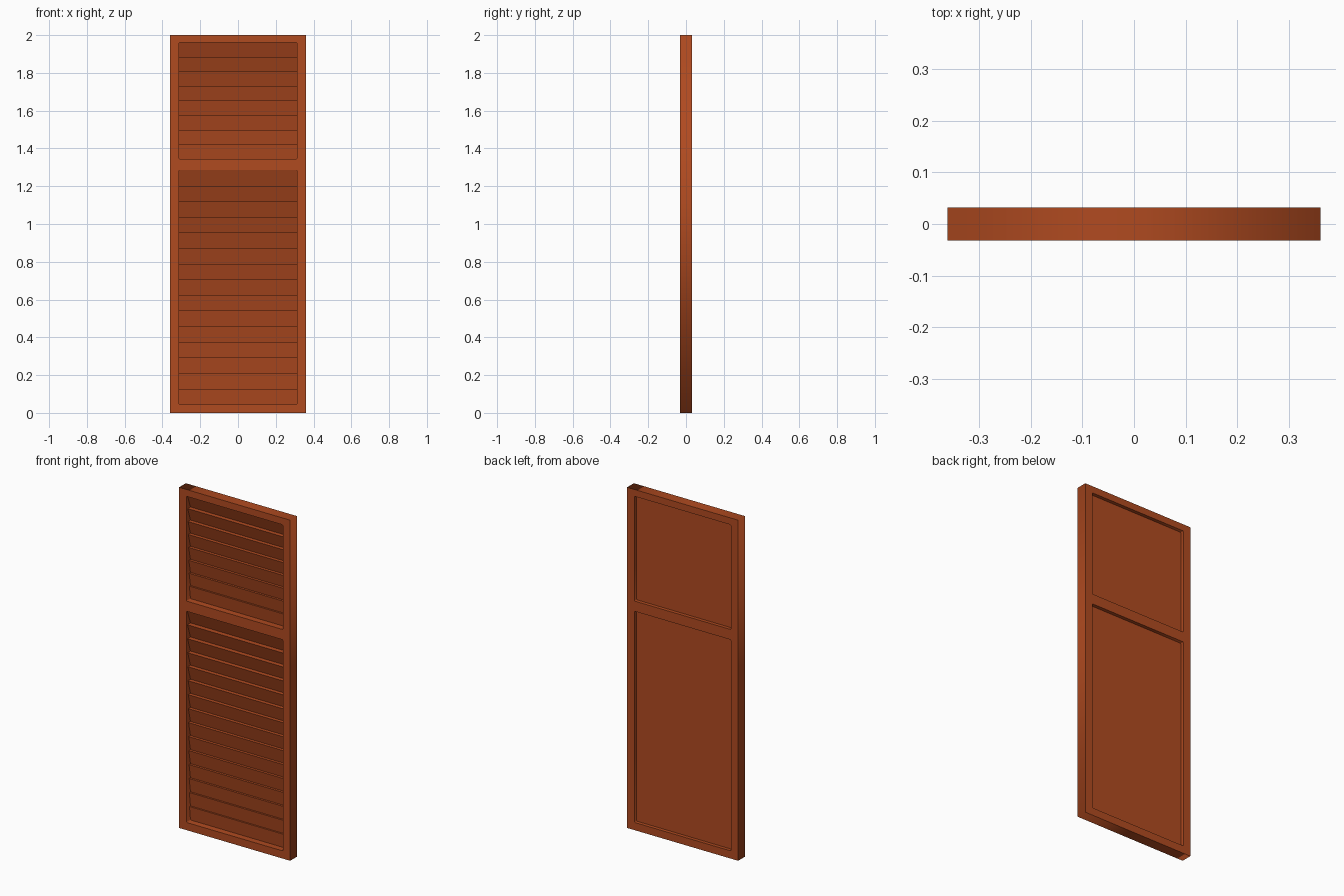
import bpy
import bmesh
from math import radians

old = bpy.data.objects.get("Cube")
if old:
    bpy.data.objects.remove(old, do_unlink=True)

wood = bpy.data.materials.new("rust brown wood")
wood.use_nodes = True
colour = (0.434, 0.069, 0.0144, 1)
wood.diffuse_color = colour
wood.node_tree.nodes["Principled BSDF"].inputs["Base Color"].default_value = colour

HALF_W, HALF_D, HEIGHT = 0.361, 0.0315, 2.0
OPEN_W = 0.313
BACK_Y, SLAT_BACK = 0.011, 0.006
# Openings: bottom, top, number of slats, each slat's overhang at the top and bottom
OPENINGS = {
    "upper": (1.345, 1.96, 8, 0.028, 0.010),
    "lower": (0.045, 1.285, 15, 0.030, 0.009),
}


def add_loop(curve, points):
    spline = curve.splines.new("POLY")
    spline.points.add(len(points) - 1)
    for point, (x, z) in zip(spline.points, points):
        point.co = (x, z, 0, 1)
    spline.use_cyclic_u = True


def clipped_rectangle(w, z0, z1, c=0.004):
    return [(-w + c, z0), (w - c, z0), (w, z0 + c), (w, z1 - c),
            (w - c, z1), (-w + c, z1), (-w, z1 - c), (-w, z0 + c)]


# Frame: one outline with two openings, extruded through its thickness
curve = bpy.data.curves.new("frame", "CURVE")
curve.dimensions = "2D"
curve.fill_mode = "BOTH"
curve.extrude = HALF_D
add_loop(curve, [(-HALF_W, 0), (HALF_W, 0), (HALF_W, HEIGHT), (-HALF_W, HEIGHT)])
for z0, z1, *_ in OPENINGS.values():
    add_loop(curve, clipped_rectangle(OPEN_W, z0, z1))
frame = bpy.data.objects.new("frame", curve)
bpy.context.collection.objects.link(frame)
frame.rotation_euler.x = radians(90)
bpy.ops.object.select_all(action="DESELECT")
frame.select_set(True)
bpy.context.view_layer.objects.active = frame
bpy.ops.object.convert(target="MESH")
bpy.ops.object.transform_apply(rotation=True)
frame.data.materials.clear()
frame.data.materials.append(wood)


# Louvre panels: stepped profile with a flat back, extruded across the opening
def louvre_panel(name, z0, z1, count, deep, shallow):
    step = (z1 - z0) / count
    profile = [(BACK_Y, z0), (BACK_Y, z1)]
    for i in range(count):
        overhang = deep + (shallow - deep) * min(1, i / (count - 1))
        top = z1 - i * step
        profile += [(SLAT_BACK - overhang, top), (SLAT_BACK, top - step)]
    bm = bmesh.new()
    face = bm.faces.new([bm.verts.new((-OPEN_W, y, z)) for y, z in profile])
    extruded = bmesh.ops.extrude_face_region(bm, geom=[face])["geom"]
    verts = [v for v in extruded if isinstance(v, bmesh.types.BMVert)]
    bmesh.ops.translate(bm, verts=verts, vec=(2 * OPEN_W, 0, 0))
    bmesh.ops.recalc_face_normals(bm, faces=bm.faces)
    mesh = bpy.data.meshes.new(name)
    bm.to_mesh(mesh)
    bm.free()
    mesh.materials.append(wood)
    panel = bpy.data.objects.new(name, mesh)
    bpy.context.collection.objects.link(panel)


for name, values in OPENINGS.items():
    louvre_panel(name + "_slats", *values)
